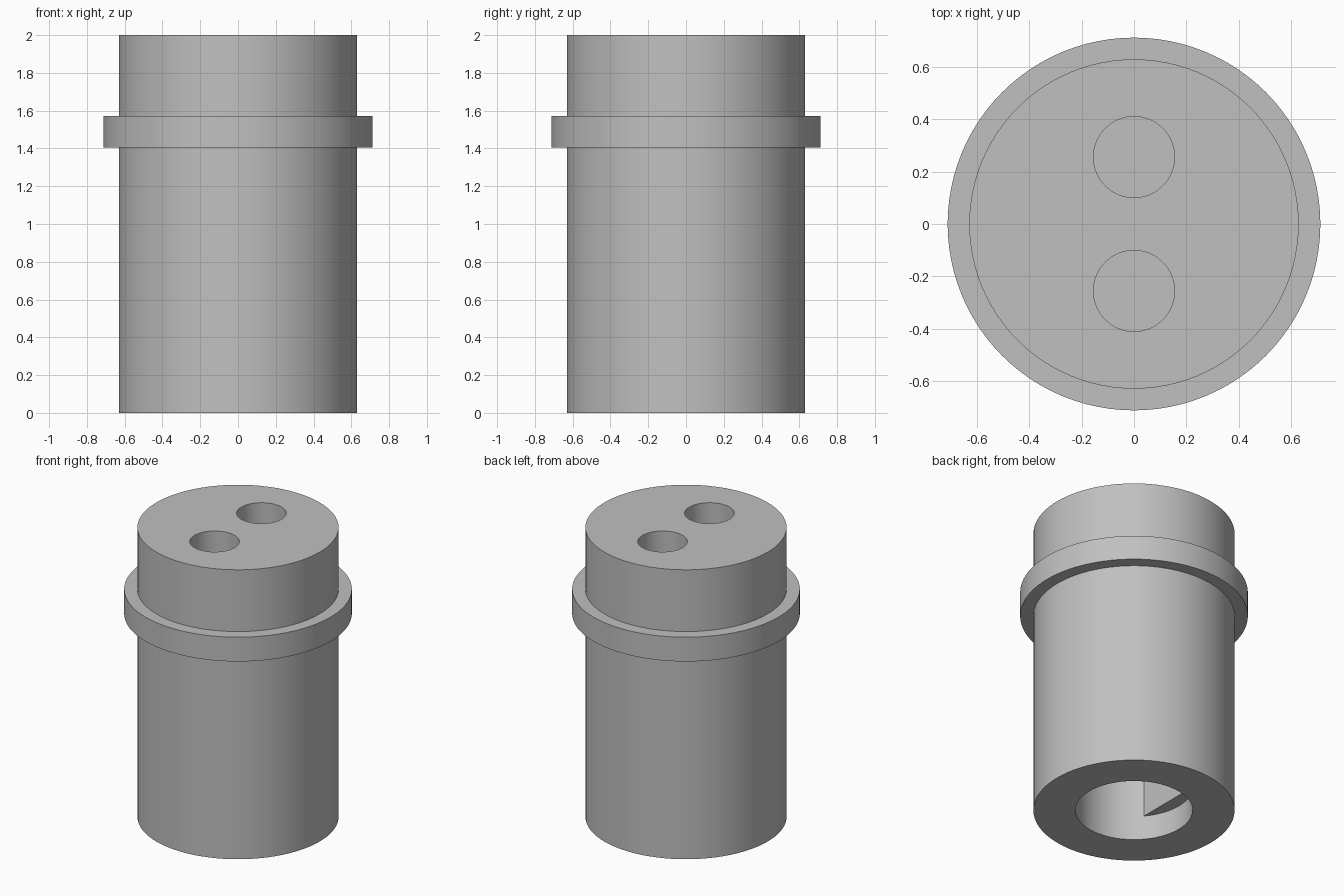
import bpy
import bmesh
from math import acos, cos, radians, sin, tau

cube = bpy.data.objects.get("Cube")
if cube:
    bpy.data.objects.remove(cube, do_unlink=True)

HEIGHT = 2.0
BODY_R, FLANGE_R = 0.63, 0.713
FLANGE_LOW, FLANGE_HIGH = 1.405, 1.573
BORE_R, BORE_TOP = 0.367, 1.3
FLAT_X, FLAT_LOW = -0.28, 0.167
HOLE_R, HOLE_Y, HOLE_LOW = 0.155, 0.256, 1.5

grey = bpy.data.materials.new("plain grey")
grey.use_nodes = True
grey.diffuse_color = (0.53, 0.53, 0.53, 1)
grey.node_tree.nodes["Principled BSDF"].inputs["Base Color"].default_value = grey.diffuse_color


def circle(radius, y=0.0, sides=96):
    return [(radius * cos(tau * i / sides), y + radius * sin(tau * i / sides))
            for i in range(sides)]


def loft(name, rings):
    """Closed solid through matching outlines, each given with its height."""
    bm = bmesh.new()
    loops = [[bm.verts.new((x, y, z)) for x, y in outline] for outline, z in rings]
    for low, high in zip(loops, loops[1:]):
        for i in range(len(low)):
            bm.faces.new((low[i - 1], low[i], high[i], high[i - 1]))
    bm.faces.new(loops[0][::-1])
    bm.faces.new(loops[-1])
    bmesh.ops.recalc_face_normals(bm, faces=bm.faces)
    mesh = bpy.data.meshes.new(name)
    bm.to_mesh(mesh)
    bm.free()
    mesh.materials.append(grey)
    obj = bpy.data.objects.new(name, mesh)
    bpy.context.collection.objects.link(obj)
    return obj


def select(obj):
    bpy.ops.object.select_all(action="DESELECT")
    obj.select_set(True)
    bpy.context.view_layer.objects.active = obj


def cut(target, cutter):
    cutter.hide_render = True
    mod = target.modifiers.new("cut", "BOOLEAN")
    mod.operation = "DIFFERENCE"
    mod.solver = "EXACT"
    mod.object = cutter
    select(target)
    bpy.ops.object.modifier_apply(modifier=mod.name)
    bpy.data.objects.remove(cutter, do_unlink=True)


# Cylindrical body with its flange
steps = [(BODY_R, 0), (BODY_R, FLANGE_LOW), (FLANGE_R, FLANGE_LOW),
         (FLANGE_R, FLANGE_HIGH), (BODY_R, FLANGE_HIGH), (BODY_R, HEIGHT)]
body = loft("flanged_body", [(circle(r), z) for r, z in steps])

# Blind bore from below and two blind holes in the top
cut(body, loft("bore_cutter", [(circle(BORE_R), -0.1), (circle(BORE_R), BORE_TOP)]))
for side in (-1, 1):
    outline = circle(HOLE_R, side * HOLE_Y, 64)
    cut(body, loft("hole_cutter", [(outline, HOLE_LOW), (outline, HEIGHT + 0.1)]))

# Flat along one side of the bore, sunk into the wall behind it
seat_r = BORE_R + 0.04
half = acos(-FLAT_X / seat_r)
arc = [radians(180) + half * (i / 12 - 1) for i in range(25)]
segment = [(seat_r * cos(a), seat_r * sin(a)) for a in arc]
flat = loft("bore_flat", [(segment, FLAT_LOW), (segment, BORE_TOP + 0.02)])

for obj in (body, flat):
    select(obj)
    bpy.ops.object.shade_smooth_by_angle(angle=radians(30))
